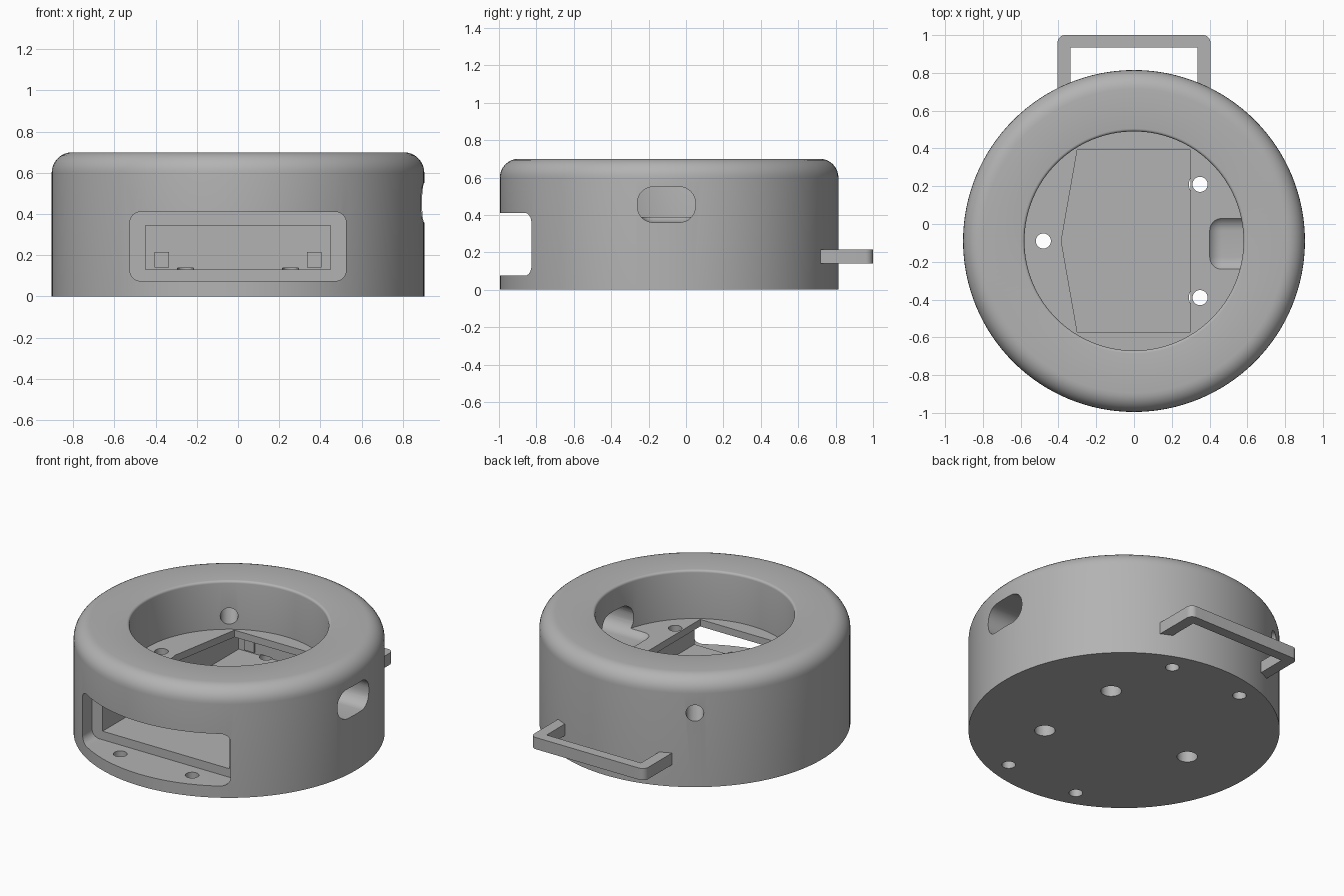
import bpy, bmesh, math
from mathutils import Matrix, Vector

scene_cube = bpy.data.objects.get("Cube")
if scene_cube:
    bpy.data.objects.remove(scene_cube, do_unlink=True)

CY = -0.09      # y of the round housing's axis

grey = bpy.data.materials.new("plain grey")
grey.use_nodes = True
grey.diffuse_color = (0.45, 0.45, 0.45, 1)
grey.node_tree.nodes["Principled BSDF"].inputs["Base Color"].default_value = grey.diffuse_color


def finish(name, bm):
    bmesh.ops.recalc_face_normals(bm, faces=bm.faces)
    mesh = bpy.data.meshes.new(name)
    bm.to_mesh(mesh)
    bm.free()
    mesh.materials.append(grey)
    obj = bpy.data.objects.new(name, mesh)
    bpy.context.collection.objects.link(obj)
    return obj


def round_edges(bm, edges, radius):
    bmesh.ops.bevel(bm, geom=edges, offset=radius, segments=8, profile=0.5, affect='EDGES')


def along(edge, axis):
    d = edge.verts[1].co - edge.verts[0].co
    return abs(d[axis]) > 0.99 * d.length


def box(name, low, high, radius=0, axis=None):
    """Box between two corners; rounds the edges along one axis, or all."""
    low, high = Vector(low), Vector(high)
    bm = bmesh.new()
    bmesh.ops.create_cube(bm, size=1)
    for v in bm.verts:
        v.co = (low + high) / 2 + v.co * (high - low)
    if radius:
        round_edges(bm, [e for e in bm.edges if axis is None or along(e, axis)], radius)
    return finish(name, bm)


def prism(name, points, z0, z1):
    bm = bmesh.new()
    face = bm.faces.new([bm.verts.new((x, y, z0)) for x, y in points])
    new = bmesh.ops.extrude_face_region(bm, geom=[face])["geom"]
    bmesh.ops.translate(bm, vec=(0, 0, z1 - z0), verts=[g for g in new if isinstance(g, bmesh.types.BMVert)])
    return bm


def drill(x, y, z0, z1, radius):
    bm = bmesh.new()
    bmesh.ops.create_cone(bm, cap_ends=True, segments=32, radius1=radius, radius2=radius,
                          depth=z1 - z0, matrix=Matrix.Translation((x, y, (z0 + z1) / 2)))
    return finish("hole_cutter", bm)


def arc(cx, cz, radius, start, steps=8):
    """Quarter turn, starting at an angle in degrees."""
    angles = [math.radians(start + 90 * i / steps) for i in range(steps + 1)]
    return [(cx + radius * math.cos(a), cz + radius * math.sin(a)) for a in angles]


# Housing: lathed drum with a rounded shoulder and an open well
profile = [(0, 0), (0.905, 0)] + arc(0.805, 0.6, 0.1, 0) + arc(0.595, 0.685, 0.015, 90, 4)
profile += [(0.58, 0.39), (0, 0.39)]
bm = bmesh.new()
verts = [bm.verts.new((r, CY, z)) for r, z in profile]
edges = [bm.edges.new(pair) for pair in zip(verts, verts[1:])]
bmesh.ops.spin(bm, geom=verts + edges, cent=(0, CY, 0), axis=(0, 0, 1),
               angle=math.tau, steps=128, use_merge=True)
bmesh.ops.remove_doubles(bm, verts=bm.verts, dist=1e-4)
housing = finish("housing", bm)

# Front recess, battery-sized cavity behind it, rounded side port
cutters = [
    box("recess_cutter", (-0.525, -1.2, 0.075), (0.525, -0.73, 0.41), 0.05, 1),
    box("cavity_cutter", (-0.45, -0.9, 0.13), (0.45, 0.65, 0.345)),
    box("port_cutter", (0.38, -0.26, 0.36), (1.3, 0.05, 0.55), 0.085),
]

# Five-sided window in the well floor
window = [(0.3, 0.393), (-0.3, 0.393), (-0.385, CY), (-0.3, -0.573), (0.3, -0.573)]
cutters.append(finish("window_cutter", prism("window", window, 0.25, 0.5)))

# Mounting holes: wide below, narrow through the well floor
for x, y in [(0.35, 0.3), (0.35, -0.3), (-0.48, 0)]:
    cutters.append(drill(x, CY + y, -0.1, 0.3, 0.06))
    cutters.append(drill(x, CY + y, 0.2, 0.5, 0.04))

# Small base holes at front and back
for x in (-0.255, 0.255):
    for y in (-0.74, 0.74):
        cutters.append(drill(x, CY + y, -0.1, 0.137, 0.04))

# Cable hole through the rear wall
cable = drill(0, 0, 0.45, 1.1, 0.052)
cable.data.transform(Matrix.Translation((0, CY, 0.475)) @ Matrix.Rotation(math.radians(35), 4, 'Z')
                     @ Matrix.Rotation(math.radians(-90), 4, 'X'))
cutters.append(cable)

bpy.context.view_layer.objects.active = housing
for cutter in cutters:
    mod = housing.modifiers.new("cut", 'BOOLEAN')
    mod.operation = 'DIFFERENCE'
    mod.solver = 'EXACT'
    mod.object = cutter
    bpy.ops.object.modifier_apply(modifier=mod.name)
    bpy.data.objects.remove(cutter, do_unlink=True)

# Strap loop at the back, its arms passing through the wall
half = [(0.405, 0.64), (0.405, 1.0)]
inner = [(0.335, 0.935), (0.335, 0.64)]
outline = half + [(-x, y) for x, y in reversed(half)]
outline += [(-x, y) for x, y in reversed(inner)] + inner
bm = prism("loop", outline, 0.14, 0.215)
round_edges(bm, [e for e in bm.edges if along(e, 2) and e.verts[0].co.y > 0.99], 0.04)
loop = finish("strap_loop", bm)

bpy.ops.object.select_all(action='DESELECT')
for obj in (housing, loop):
    obj.select_set(True)
bpy.context.view_layer.objects.active = housing
bpy.ops.object.shade_smooth_by_angle(angle=math.radians(30))
